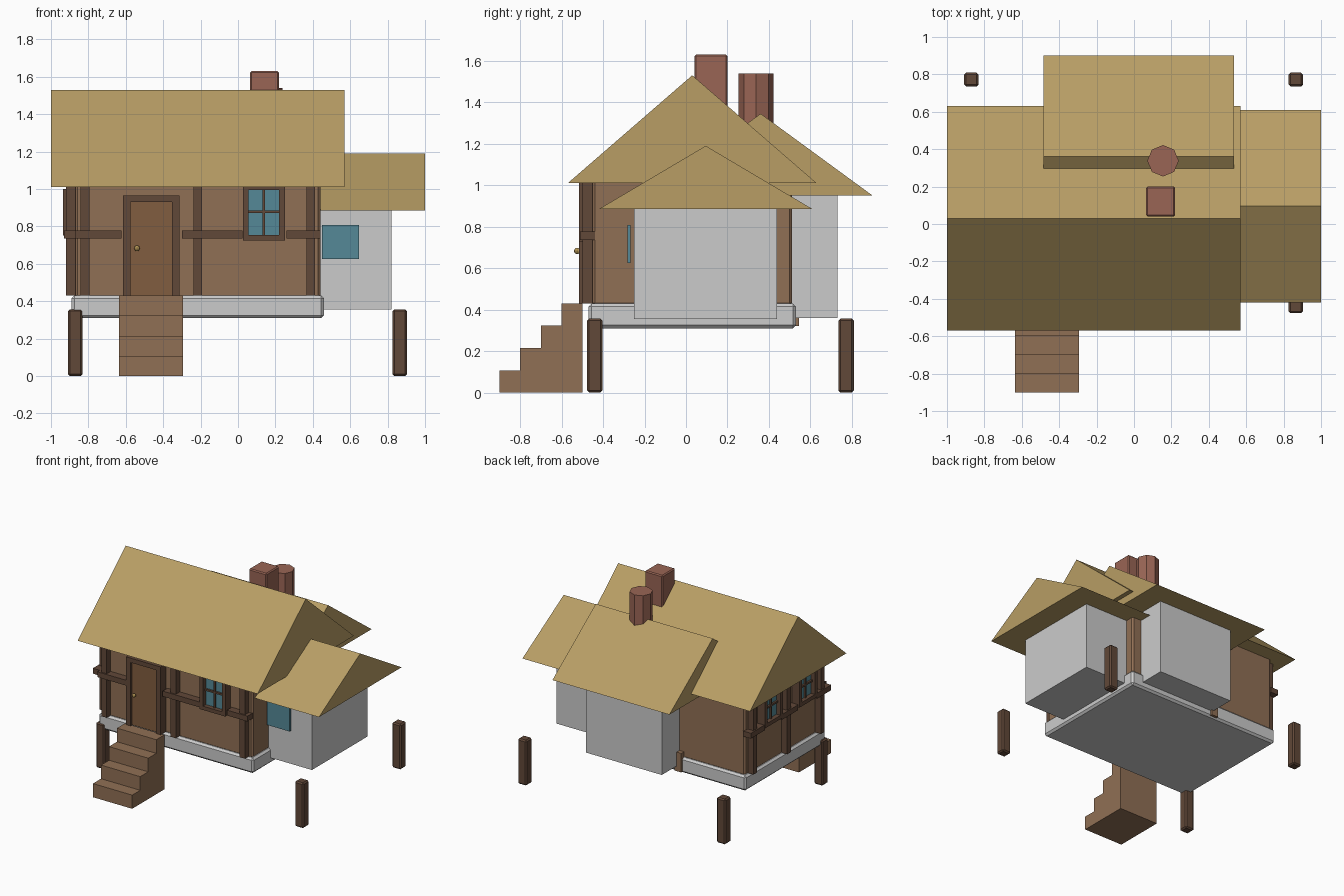
import bpy, bmesh

if "Cube" in bpy.data.objects:
    bpy.data.objects.remove(bpy.data.objects["Cube"])

def material(name, rgb):
    m = bpy.data.materials.new(name)
    m.diffuse_color = (*rgb, 1)
    m.use_nodes = True
    m.node_tree.nodes["Principled BSDF"].inputs["Base Color"].default_value = m.diffuse_color
    return m

THATCH = material("thatch", (0.48, 0.34, 0.13))
WALL = material("wall_wood", (0.28, 0.16, 0.09))
TIMBER = material("dark_timber", (0.12, 0.065, 0.04))
DOOR = material("door_wood", (0.22, 0.11, 0.05))
BRICK = material("brick", (0.32, 0.13, 0.09))
GLASS = material("glass", (0.09, 0.25, 0.31))
BRASS = material("brass", (0.6, 0.4, 0.12))

def finish(bm, name, mat=None, bevel=0):
    bmesh.ops.recalc_face_normals(bm, faces=bm.faces)
    me = bpy.data.meshes.new(name)
    bm.to_mesh(me)
    bm.free()
    ob = bpy.data.objects.new(name, me)
    bpy.context.collection.objects.link(ob)
    if mat:
        me.materials.append(mat)
    if bevel:
        mod = ob.modifiers.new("bevel", 'BEVEL')
        mod.width, mod.segments = bevel, 1
    return ob

def box(name, x, y, z, mat=None, bevel=0):
    bm = bmesh.new()
    bmesh.ops.create_cube(bm, size=1)
    for v in bm.verts:
        v.co = [(r[0] + r[1]) / 2 + c * (r[1] - r[0]) for c, r in zip(v.co, (x, y, z))]
    return finish(bm, name, mat, bevel)

def gable_roof(name, x, y, z):
    # solid triangular profile pushed along x
    bm = bmesh.new()
    profile = [(y[0], z[0]), (y[1], z[0]), ((y[0] + y[1]) / 2, z[1])]
    face = bm.faces.new([bm.verts.new((x[0], *p)) for p in profile])
    ext = bmesh.ops.extrude_face_region(bm, geom=[face])["geom"]
    for v in ext:
        if isinstance(v, bmesh.types.BMVert):
            v.co.x = x[1]
    # extrude_face_region keeps the source face as the other cap
    return finish(bm, name, THATCH)

def wall_box(name, side, u, depth, z, mat, bevel=0):
    # u runs along the wall, depth is measured outward from it
    if side == "front":
        return box(f"front_{name}", u, (-0.45 - depth[1], -0.45 - depth[0]), z, mat, bevel)
    return box(f"left_{name}", (-0.87 - depth[1], -0.87 - depth[0]), u, z, mat, bevel)

def window(side, c, z0, z1):
    w, t = 0.112, 0.03
    wall_box("window_glass", side, (c - 0.09, c + 0.09), (0, 0.03), (z0 + 0.01, z1 - 0.01), GLASS)
    for s in (-1, 1):
        a, b = sorted((c + s * w, c + s * (w - t)))
        wall_box("window_jamb", side, (a, b), (-0.01, 0.065), (z0, z1), TIMBER)
    wall_box("window_sill", side, (c - w, c + w), (-0.01, 0.065), (z0, z0 + t), TIMBER)
    wall_box("window_head", side, (c - w, c + w), (-0.01, 0.065), (z1 - 0.015, z1), TIMBER)
    zm = (z0 + z1) / 2 + 0.01
    wall_box("window_mullion", side, (c - 0.007, c + 0.007), (0, 0.045), (z0, z1), TIMBER)
    wall_box("window_crossbar", side, (c - 0.09, c + 0.09), (0, 0.045), (zm - 0.007, zm + 0.007), TIMBER)

# Main body, plinth and wings
box("plinth", (-0.89, 0.46), (-0.47, 0.53), (0.31, 0.43), None, 0.015)
box("house_body", (-0.87, 0.44), (-0.45, 0.51), (0.42, 1.03), WALL, 0.012)
box("side_wing", (0.2, 0.82), (-0.25, 0.44), (0.355, 0.91))
box("back_wing", (-0.3, 0.36), (-0.01, 0.73), (0.36, 0.98))
box("back_post", (-0.34, -0.28), (0.49, 0.545), (0.32, 0.47), WALL)

# Roofs
gable_roof("main_roof", (-1, 0.57), (-0.57, 0.63), (1.01, 1.53))
gable_roof("side_roof", (0.2, 1), (-0.42, 0.61), (0.885, 1.19))
gable_roof("back_roof", (-0.485, 0.535), (-0.18, 0.9), (0.95, 1.345))

# Chimneys
box("square_chimney", (0.065, 0.22), (0.04, 0.2), (1.2, 1.63), BRICK, 0.008)
bpy.ops.mesh.primitive_cylinder_add(vertices=8, radius=0.084, depth=0.44, location=(0.155, 0.338, 1.32))
bpy.context.object.name = "round_chimney"
bpy.context.object.data.materials.append(BRICK)

# Corner posts standing on the ground
for x in (-0.87, 0.865):
    for y in (-0.44, 0.772):
        box("ground_post", (x - 0.038, x + 0.038), (y - 0.037, y + 0.037), (0, 0.357), TIMBER, 0.01)

# Entrance steps
for i in range(4):
    box("step", (-0.635, -0.293), (-0.9 + i * 0.1, -0.8 + i * 0.1), (0, (i + 1) * 0.1075), WALL)

# Door with frame and knob
box("door", (-0.578, -0.352), (-0.495, -0.44), (0.43, 0.932), DOOR)
for x in (-0.596, -0.334):
    box("door_jamb", (x - 0.02, x + 0.02), (-0.515, -0.44), (0.43, 0.965), TIMBER)
box("door_head", (-0.616, -0.314), (-0.515, -0.44), (0.93, 0.965), TIMBER)
bpy.ops.mesh.primitive_uv_sphere_add(segments=8, ring_count=6, radius=0.015, location=(-0.54, -0.525, 0.683))
bpy.context.object.name = "door_knob"
bpy.context.object.data.materials.append(BRASS)

# Timber framing and windows on the front and left walls
for side, posts, rails in (
        ("front", (-0.818, -0.215, 0.388), ((-0.87, -0.622), (-0.3, 0.025), (0.26, 0.44))),
        ("left", (-0.39, 0.03, 0.45), ((-0.48, -0.305), (-0.07, 0.13), (0.345, 0.52)))):
    for u in posts:
        wall_box("stud", side, (u - 0.023, u + 0.023), (-0.01, 0.05), (0.43, 1.02), TIMBER)
    for u in rails:
        wall_box("rail", side, u, (-0.01, 0.06), (0.735, 0.777), TIMBER)
window("front", 0.138, 0.725, 1.01)
for y in (-0.19, 0.24):
    window("left", y, 0.752, 1.0)

# Plain pane on the side wing
box("wing_window", (0.45, 0.648), (-0.283, -0.267), (0.625, 0.807), GLASS)
